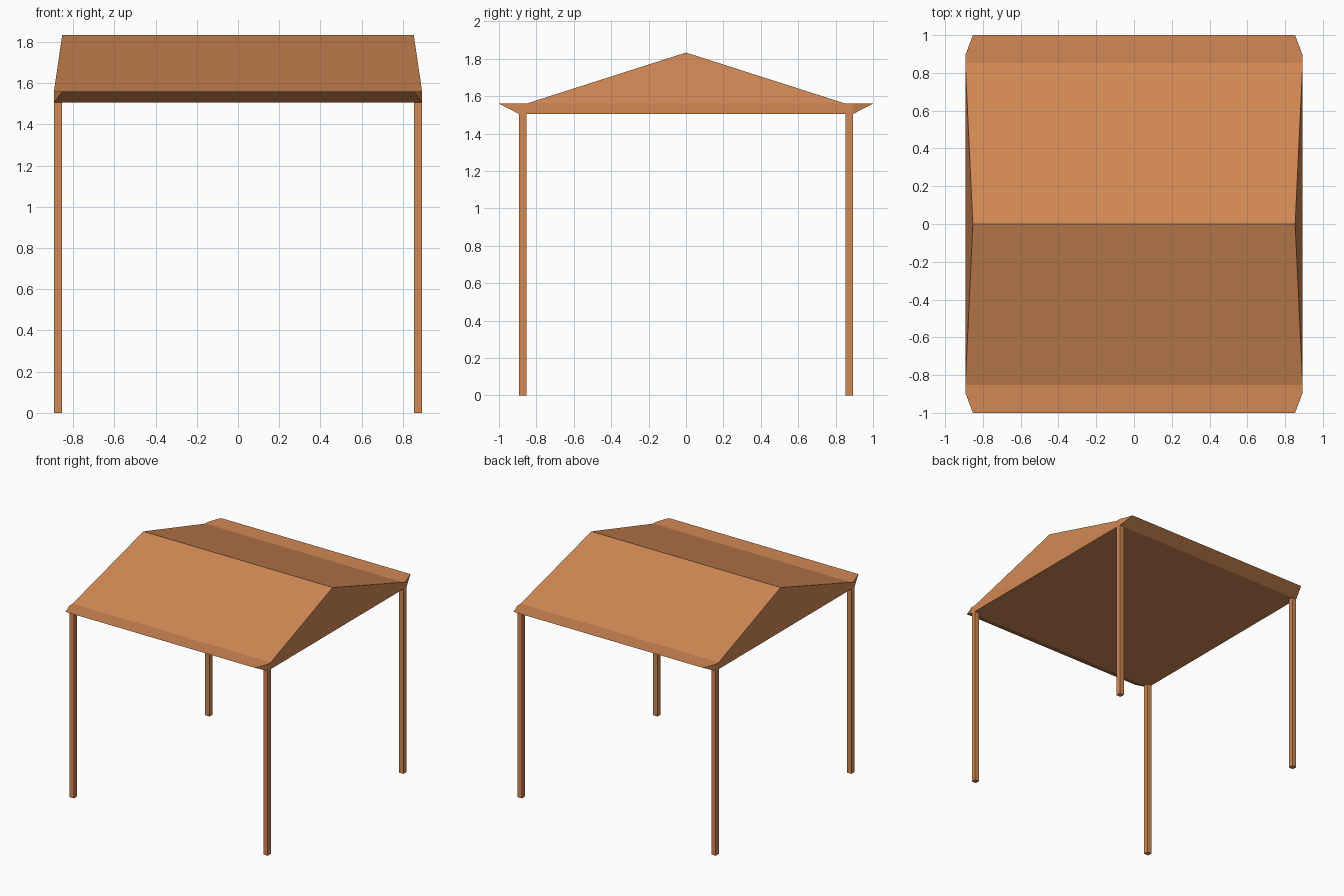
import bpy, bmesh

if "Cube" in bpy.data.objects:
    bpy.data.objects.remove(bpy.data.objects["Cube"])

IN, OUT, EAVE = 0.853, 0.893, 1.0
BASE, TOP, RIDGE = 1.505, 1.56, 1.833

mat = bpy.data.materials.new("orange_wood")
mat.diffuse_color = (0.64, 0.25, 0.09, 1)
mat.use_nodes = True
mat.node_tree.nodes["Principled BSDF"].inputs["Base Color"].default_value = mat.diffuse_color


def finish(bm, name):
    bmesh.ops.remove_doubles(bm, verts=bm.verts, dist=0.0001)
    bmesh.ops.recalc_face_normals(bm, faces=bm.faces)
    mesh = bpy.data.meshes.new(name)
    bm.to_mesh(mesh)
    bm.free()
    mesh.materials.append(mat)
    bpy.context.collection.objects.link(bpy.data.objects.new(name, mesh))


# One quarter of the canopy, reflected into all four quadrants
P = {
    "b0": (0, 0, BASE), "bx": (OUT, 0, BASE), "bc": (OUT, OUT, BASE),
    "bi": (IN, OUT, BASE), "by": (0, OUT, BASE),
    "tx": (OUT, 0, TOP), "tg": (OUT, IN, TOP), "tc": (OUT, OUT, TOP),
    "ti": (IN, IN, TOP), "ty": (0, IN, TOP),
    "ei": (IN, EAVE, TOP), "ey": (0, EAVE, TOP),
    "r0": (0, 0, RIDGE), "rx": (IN, 0, RIDGE),
}
FACES = [
    "b0 by bi bc bx",        # ceiling
    "bx bc tc tg tx",        # side fascia
    "by ey ei bi",           # eave underside
    "bi ei bc", "ei tc bc",  # eave corner
    "ty ti tg tc ei ey",     # eave top
    "r0 rx ti ty",           # roof slope
    "tx tg rx", "ti rx tg",  # gable
]
bm = bmesh.new()
for sx in (1, -1):
    for sy in (1, -1):
        v = {k: bm.verts.new((x * sx, y * sy, z)) for k, (x, y, z) in P.items()}
        for f in FACES:
            bm.faces.new([v[k] for k in f.split()])
finish(bm, "canopy_roof")

# Corner posts
for sx, side in ((1, "right"), (-1, "left")):
    for sy, end in ((1, "back"), (-1, "front")):
        bm = bmesh.new()
        bmesh.ops.create_cube(bm, size=1)
        bmesh.ops.scale(bm, verts=bm.verts, vec=(OUT - IN, OUT - IN, BASE))
        c = (IN + OUT) / 2
        bmesh.ops.translate(bm, verts=bm.verts, vec=(sx * c, sy * c, BASE / 2))
        finish(bm, f"{end}_{side}_post")
